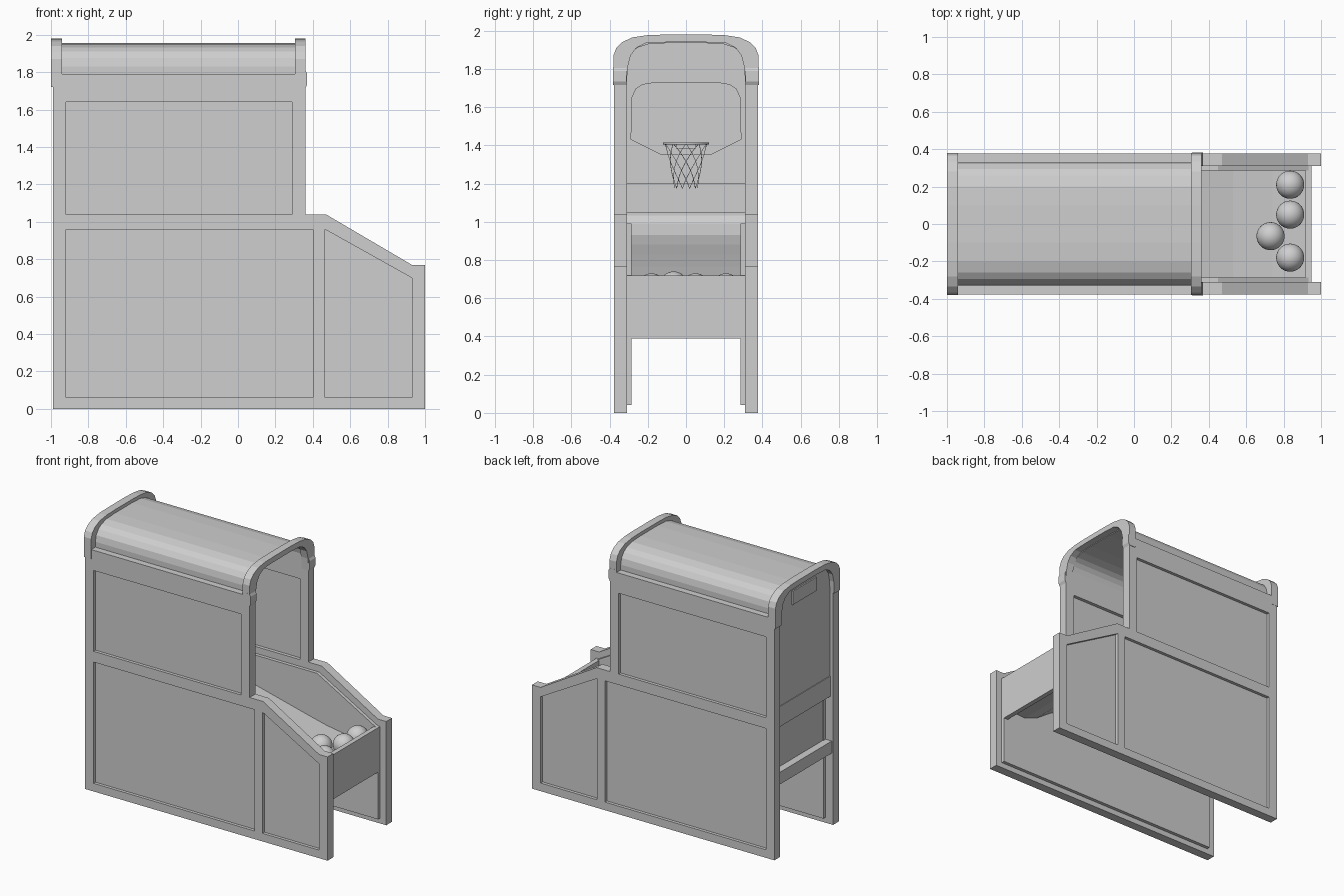
import bpy, bmesh, math
from mathutils import Vector

cube = bpy.data.objects.get("Cube")
if cube:
    bpy.data.objects.remove(cube, do_unlink=True)

GREY = (0.62, 0.62, 0.62, 1)
grey = bpy.data.materials.new("mid_grey")
grey.use_nodes = True
grey.diffuse_color = GREY
grey.node_tree.nodes["Principled BSDF"].inputs["Base Color"].default_value = GREY


def finish(name, bm):
    bmesh.ops.recalc_face_normals(bm, faces=bm.faces[:])
    mesh = bpy.data.meshes.new(name)
    bm.to_mesh(mesh)
    bm.free()
    mesh.materials.append(grey)
    obj = bpy.data.objects.new(name, mesh)
    bpy.context.scene.collection.objects.link(obj)
    return obj


def prism(name, points, start, end, axis="y"):
    """Extrude an outline: (x, z) points along y, or (y, z) points along x."""
    bm = bmesh.new()
    place = (lambda a, b, d: (a, d, b)) if axis == "y" else (lambda a, b, d: (d, a, b))
    face = bm.faces.new([bm.verts.new(place(a, b, start)) for a, b in points])
    new = bmesh.ops.extrude_face_region(bm, geom=[face])["geom"]
    shift = Vector(place(0, 0, end - start))
    bmesh.ops.translate(bm, vec=shift, verts=[v for v in new if isinstance(v, bmesh.types.BMVert)])
    return finish(name, bm)


def rect(a0, b0, a1, b1):
    return [(a0, b0), (a1, b0), (a1, b1), (a0, b1)]


def box(name, x, y, z):
    return prism(name, rect(x[0], z[0], x[1], z[1]), y[0], y[1])


def mirror(obj):
    mod = obj.modifiers.new("other_side", "MIRROR")
    mod.use_axis = (False, True, False)


def smooth(obj, angle=60):
    bpy.ops.object.select_all(action="DESELECT")
    obj.select_set(True)
    bpy.context.view_layer.objects.active = obj
    bpy.ops.object.shade_smooth_by_angle(angle=math.radians(angle))


def both(half):
    """Complete a half outline that ends near the centre line."""
    return half + [(-a, b) for a, b in reversed(half)]


# Side walls with recessed panels
wall = prism("side_wall", [(-0.99, 0), (1, 0), (1, 0.77), (0.93, 0.77), (0.47, 1.04), (0.36, 1.04),
                           (0.36, 1.72), (0.31, 1.72), (0.31, 1.79), (-0.94, 1.79),
                           (-0.94, 1.72), (-0.99, 1.72)], 0.31, 0.378)
upper = rect(-0.92, 1.04, 0.29, 1.64)
lower = rect(-0.92, 0.06, 0.4, 0.96)
sloped = [(0.465, 0.06), (0.93, 0.06), (0.93, 0.7), (0.465, 0.96)]
recesses = [(upper, 0.355, 0.45), (lower, 0.355, 0.45), (sloped, 0.355, 0.45), (upper, 0.25, 0.335)]
for outline, y0, y1 in recesses:
    cutter = prism("recess_cutter", outline, y0, y1)
    cutter.hide_render = True
    cut = wall.modifiers.new("recess", "BOOLEAN")
    cut.operation = "DIFFERENCE"
    cut.solver = "EXACT"
    cut.object = cutter
# Bake the cuts and drop the cutters
graph = bpy.context.evaluated_depsgraph_get()
baked = bpy.data.meshes.new_from_object(wall.evaluated_get(graph))
wall.modifiers.clear()
wall.data = baked
for obj in [o for o in bpy.data.objects if o.name.startswith("recess_cutter")]:
    bpy.data.objects.remove(obj, do_unlink=True)
mirror(wall)

# Inner lining board of the lower cabinet
mirror(prism("lining", [(-0.93, 0.04), (0.95, 0.04), (0.95, 0.71), (0.45, 0.99), (-0.93, 0.99)], 0.285, 0.312))

# End arches and their flared feet
outer = [(0.38, 1.72), (0.38, 1.87), (0.365, 1.91), (0.335, 1.94), (0.28, 1.965), (0.2, 1.977), (0.1, 1.98)]
inner = [(0.31, 1.72), (0.305, 1.81), (0.29, 1.87), (0.26, 1.91), (0.21, 1.935), (0.1, 1.94)]
arch = both(outer) + both(inner)[::-1]
for name, x0, x1 in (("rear_arch", -1, -0.94), ("front_arch", 0.305, 0.362)):
    prism(name, arch, x0, x1, "x")
mirror(prism("front_arch_foot", [(0.31, 1.715), (0.36, 1.715), (0.37, 1.735), (0.37, 1.79), (0.36, 1.81),
                                 (0.31, 1.81)], 0.312, 0.381))

# Curved roof shell
shell_out = [(0.33, 1.77), (0.33, 1.83), (0.32, 1.875), (0.295, 1.91), (0.26, 1.933), (0.2, 1.95), (0.1, 1.955)]
shell_in = [(0.31, 1.77), (0.31, 1.83), (0.3, 1.865), (0.28, 1.893), (0.25, 1.913), (0.195, 1.93), (0.1, 1.935)]
prism("roof", both(shell_out) + both(shell_in)[::-1], -0.95, 0.31, "x")

# Rear wall, its plate, rails and lower rear panel
prism("rear_wall", [(-0.31, 1.1), (0.31, 1.1)] + both(inner), -0.965, -0.94, "x")
box("rear_plate", (-0.975, -0.96), (-0.14, 0.14), (1.8, 1.9))
box("rear_upper_rail", (-0.97, -0.93), (-0.31, 0.31), (0.95, 1.1))
box("rear_lower_rail", (-0.98, -0.92), (-0.31, 0.31), (0.53, 0.62))
box("rear_lower_panel", (-0.925, -0.905), (-0.31, 0.31), (0.6, 1.05))
box("inner_rear_board", (-0.945, -0.915), (-0.31, 0.31), (1.03, 1.2))

# Backboard, bracket, rim and net
prism("backboard", both([(0.13, 1.35), (0.29, 1.43), (0.285, 1.65), (0.265, 1.695), (0.23, 1.72), (0.17, 1.73)]),
      -0.94, -0.91, "x")
box("rim_bracket", (-0.915, -0.87), (-0.05, 0.05), (1.38, 1.41))
RIM_X, RIM_Z, RIM_R = -0.765, 1.41, 0.115
bpy.ops.mesh.primitive_torus_add(location=(RIM_X, 0, RIM_Z), major_radius=RIM_R, minor_radius=0.006,
                                 major_segments=32, minor_segments=8)
rim = bpy.context.object
rim.name = "rim"
rim.data.materials.append(grey)
smooth(rim)

net = bpy.data.curves.new("net", "CURVE")
net.dimensions = "3D"
net.bevel_depth = 0.0015
net.bevel_resolution = 0
net.materials.append(grey)
STRANDS, STEPS = 10, 8
for i in range(STRANDS):
    for turn in (-1, 1):
        line = net.splines.new("POLY")
        line.points.add(STEPS)
        for k, point in enumerate(line.points):
            t = k / STEPS
            angle = math.tau * (i / STRANDS + turn * t * 0.25)
            r = RIM_R - 0.055 * t ** 0.7
            point.co = (RIM_X + r * math.cos(angle), r * math.sin(angle), RIM_Z - 0.235 * t, 1)
net_object = bpy.data.objects.new("net", net)
bpy.context.scene.collection.objects.link(net_object)

# Ball return ramp: steep at the back, levelling out towards the tray
ramp = [(-0.915, 1.05), (-0.88, 0.99), (-0.79, 0.93), (-0.62, 0.88), (-0.35, 0.83), (-0.04, 0.765),
        (0.36, 0.665), (0.53, 0.625), (0.74, 0.592), (0.93, 0.575)]
under = [(0.93, 0.47), (0.76, 0.46), (0.65, 0.5), (0.52, 0.59)]
under += [(x - 0.01, z - 0.025) for x, z in reversed(ramp[:-3])]
prism("return_ramp", ramp + under, -0.311, 0.311)
box("tray_front", (0.915, 0.95), (-0.31, 0.31), (0.39, 0.72))

# Balls resting in the tray
for i, (x, y, z) in enumerate([(0.835, 0.21, 0.655), (0.835, 0.05, 0.655), (0.73, -0.065, 0.665),
                               (0.835, -0.18, 0.655)]):
    bpy.ops.mesh.primitive_uv_sphere_add(segments=32, ring_count=16, radius=0.075, location=(x, y, z))
    ball = bpy.context.object
    ball.name = f"ball_{i + 1}"
    ball.data.materials.append(grey)
    smooth(ball)
